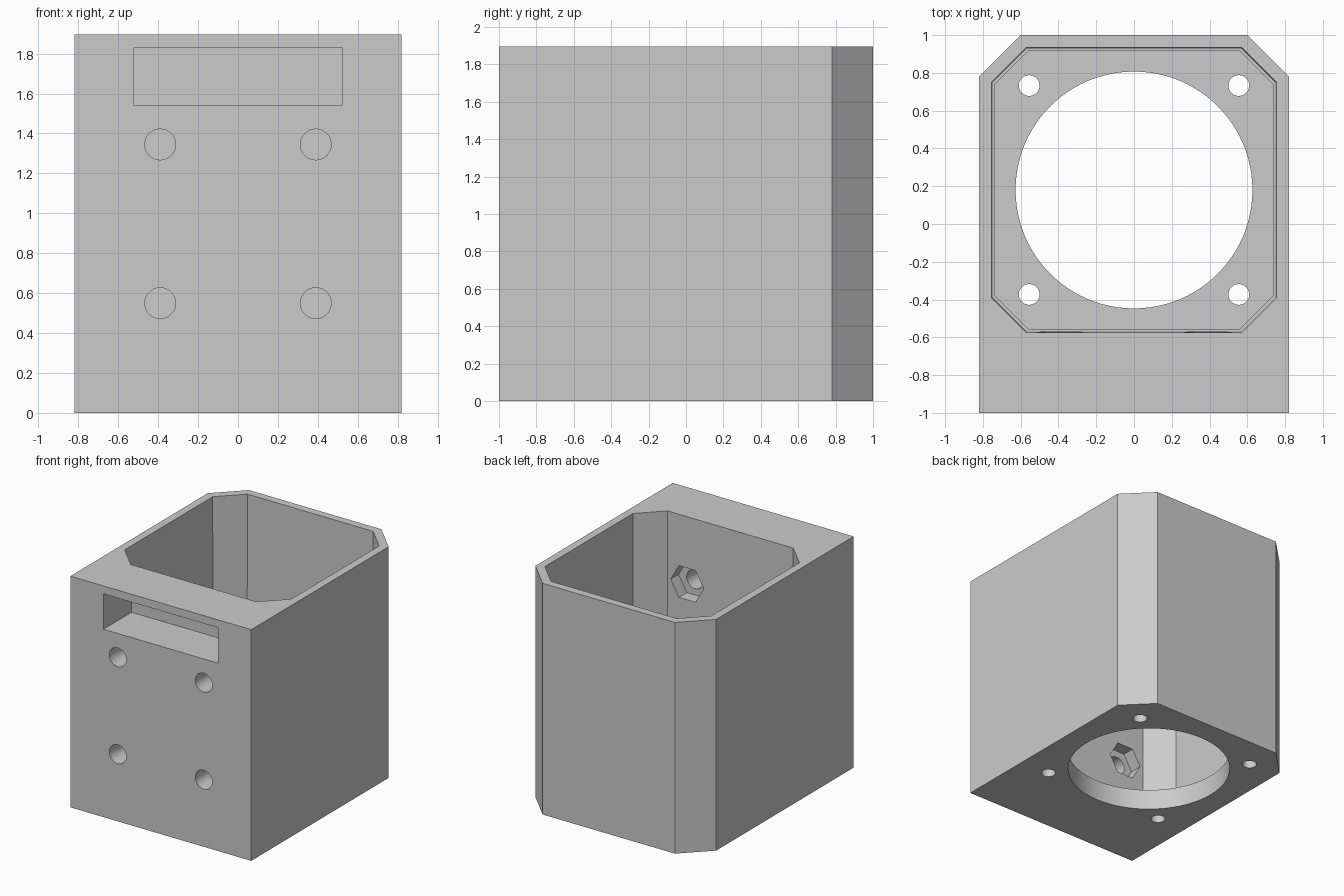
import bpy, bmesh, math
from mathutils import Matrix, Vector

if "Cube" in bpy.data.objects:
    bpy.data.objects.remove(bpy.data.objects["Cube"], do_unlink=True)

HEIGHT, FLOOR, LEDGE = 1.895, 0.17, 0.21
CENTRE_Y = 0.18

grey = bpy.data.materials.new("plain grey")
grey.use_nodes = True
grey.diffuse_color = (0.6, 0.6, 0.6, 1)
grey.node_tree.nodes["Principled BSDF"].inputs["Base Color"].default_value = (0.6, 0.6, 0.6, 1)


def loft(name, low, high, z0, z1, matrix=Matrix()):
    """Solid between two matching outlines."""
    bm = bmesh.new()
    a = [bm.verts.new((x, y, z0)) for x, y in low]
    b = [bm.verts.new((x, y, z1)) for x, y in high]
    bm.faces.new(a[::-1])
    bm.faces.new(b)
    for i in range(len(a)):
        j = (i + 1) % len(a)
        bm.faces.new((a[i], a[j], b[j], b[i]))
    bm.transform(matrix)
    bmesh.ops.recalc_face_normals(bm, faces=bm.faces)
    mesh = bpy.data.meshes.new(name)
    bm.to_mesh(mesh)
    bm.free()
    mesh.materials.append(grey)
    obj = bpy.data.objects.new(name, mesh)
    bpy.context.collection.objects.link(obj)
    return obj


def ring(radius, sides, cx=0, cy=0):
    return [(cx + radius * math.cos(math.tau * i / sides),
             cy + radius * math.sin(math.tau * i / sides)) for i in range(sides)]


def chamfered_square(inset):
    h = 0.755 - inset
    c = h - (0.185 - inset * (2 - math.sqrt(2)))
    corners = [(h, -c), (h, c), (c, h), (-c, h), (-h, c), (-h, -c), (-c, -h), (c, -h)]
    return [(x, y + CENTRE_Y) for x, y in corners]


def cut(cutter):
    mod = body.modifiers.new("cut", 'BOOLEAN')
    mod.operation, mod.solver, mod.object = 'DIFFERENCE', 'EXACT', cutter
    bpy.context.view_layer.objects.active = body
    bpy.ops.object.modifier_apply(modifier=mod.name)
    bpy.data.objects.remove(cutter, do_unlink=True)


def cut_up(outline, z0, z1, top=None):
    cut(loft("vertical_cutter", outline, top or outline, z0, z1))


def cut_back(outline, y0, y1):
    # outline is given in x and z, extruded along y
    turn = Matrix(((1, 0, 0, 0), (0, 0, 1, 0), (0, 1, 0, 0), (0, 0, 0, 1)))
    cut(loft("depth_cutter", outline, outline, y0, y1, turn))


# Block with its two back corners chamfered
plan = [(-0.82, -1), (0.82, -1), (0.82, 0.78), (0.6, 1), (-0.6, 1), (-0.82, 0.78)]
body = loft("housing", plan, plan, 0, HEIGHT)

# Open well, slightly tapered, with a narrow ledge at the floor
cut_up(chamfered_square(0.02), FLOOR, 0.5)
cut_up(chamfered_square(0.006), LEDGE, HEIGHT + 0.05, chamfered_square(0))

# Large round opening and four corner screw holes in the floor
cut_up(ring(0.627, 96, 0, CENTRE_Y), -0.1, 0.3)
for sx in (-1, 1):
    for sy in (-1, 1):
        cut_up(ring(0.055, 32, sx * 0.555, CENTRE_Y + sy * 0.553), -0.1, 0.3)

# Blind slot in the front
cut_back([(-0.52, 1.54), (0.52, 1.54), (0.52, 1.83), (-0.52, 1.83)], -1.1, -0.636)

# Front bolt holes with hexagonal nut pockets on the inside
for x in (-0.39, 0.39):
    for z in (0.55, 1.345):
        cut_back(ring(0.077, 40, x, z), -1.1, -0.5)
        cut_back(ring(0.15, 6, x, z), -0.675, -0.5)

bpy.ops.object.select_all(action='DESELECT')
body.select_set(True)
bpy.context.view_layer.objects.active = body
bpy.ops.object.shade_smooth_by_angle(angle=math.radians(25))
